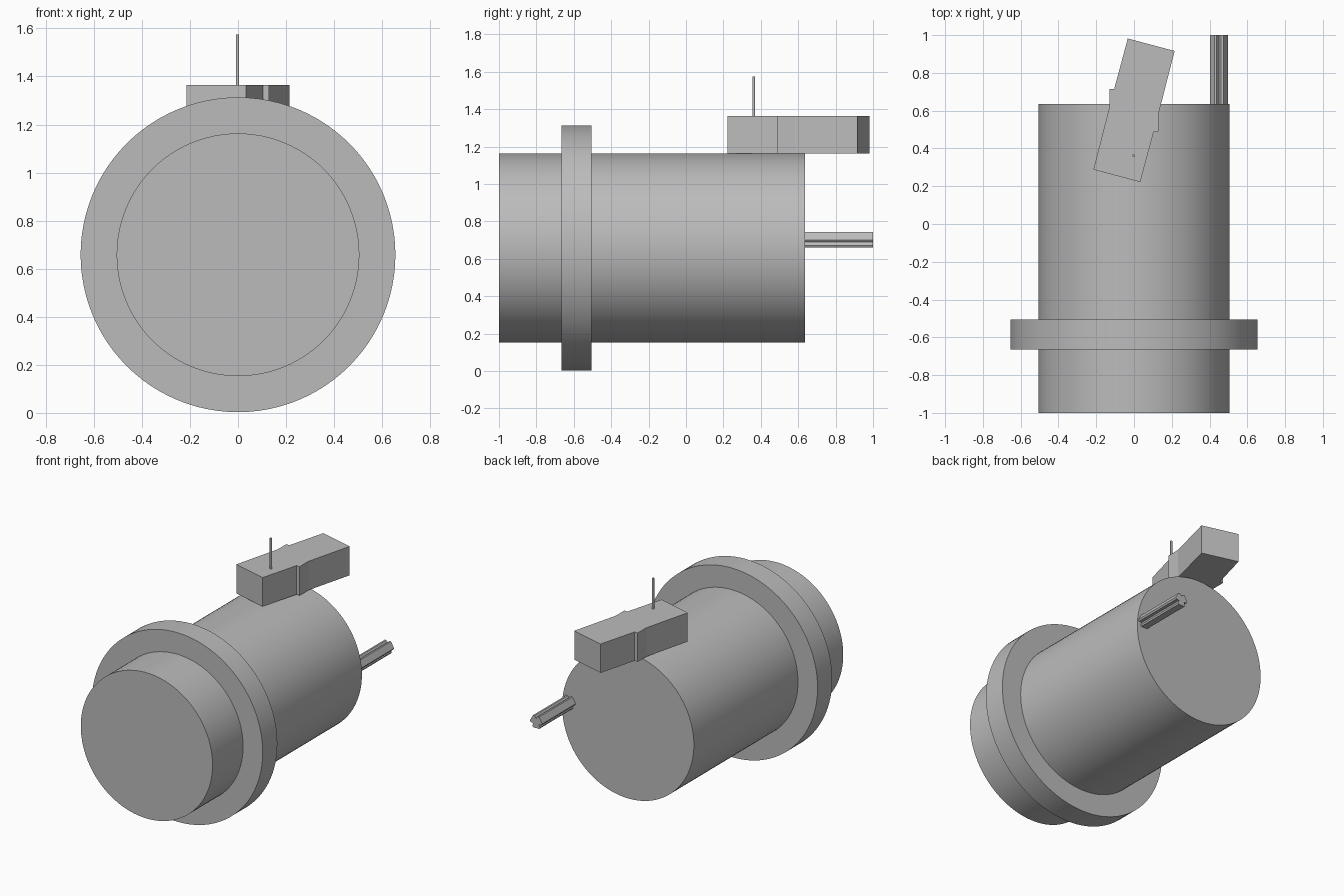
import bpy, bmesh
from math import radians, sin, cos
from mathutils import Matrix, Vector

cube = bpy.data.objects.get("Cube")
if cube:
    bpy.data.objects.remove(cube, do_unlink=True)

grey = bpy.data.materials.new("plain grey")
grey.use_nodes = True
colour = (0.5, 0.5, 0.5, 1)
grey.diffuse_color = colour
grey.node_tree.nodes["Principled BSDF"].inputs["Base Color"].default_value = colour

ALONG_Y = Matrix.Rotation(radians(90), 4, "X")   # local z becomes -y


def finish(name, bm, smooth=False):
    bmesh.ops.recalc_face_normals(bm, faces=bm.faces[:])
    mesh = bpy.data.meshes.new(name)
    bm.to_mesh(mesh)
    bm.free()
    mesh.materials.append(grey)
    obj = bpy.data.objects.new(name, mesh)
    bpy.context.collection.objects.link(obj)
    if smooth:
        bpy.ops.object.select_all(action="DESELECT")
        obj.select_set(True)
        bpy.context.view_layer.objects.active = obj
        bpy.ops.object.shade_smooth_by_angle(angle=radians(30))
    return obj


def cylinder(name, radius, length, centre, turn=Matrix(), sides=96):
    bm = bmesh.new()
    bmesh.ops.create_cone(bm, cap_ends=True, segments=sides, radius1=radius,
                          radius2=radius, depth=length,
                          matrix=Matrix.Translation(centre) @ turn)
    return finish(name, bm, smooth=True)


def prism(name, outline, height, matrix):
    bm = bmesh.new()
    face = bm.faces.new([bm.verts.new((x, y, 0)) for x, y in outline])
    top = bmesh.ops.extrude_face_region(bm, geom=[face])["geom"]
    verts = [v for v in top if isinstance(v, bmesh.types.BMVert)]
    bmesh.ops.translate(bm, verts=verts, vec=(0, 0, height))
    bm.transform(matrix)
    return finish(name, bm)


# Round body and its flange, lying along y
AXIS_Z = 0.658
cylinder("body", 0.505, 1.635, (0, -0.1825, AXIS_Z), ALONG_Y)
cylinder("flange", 0.655, 0.16, (0, -0.585, AXIS_Z), ALONG_Y)

# Top block: slanted bar with a square shoulder on each side
half = [(-0.215, -0.314), (0.033, -0.38), (0.105, -0.112), (0.13, -0.112), (0.13, -0.018)]
prism("top_block", half + [(-x, -y) for x, y in half], 0.2,
      Matrix.Translation((0, 0.602, 1.164)))

# Thin upright pin in the block
cylinder("pin", 0.007, 0.22, (-0.002, 0.362, 1.465), sides=16)

# Rear rod: hexagonal section with a groove down every other face
rod = []
for i in range(6):
    corner = Vector((cos(radians(60 * i)), sin(radians(60 * i)))) * 0.0475
    rod.append(corner)
    if i % 2:
        mid = radians(60 * i + 30)
        out = Vector((cos(mid), sin(mid)))
        side = Vector((-out.y, out.x))
        for offset, reach in ((-0.012, 0.041), (0, 0.024), (0.012, 0.041)):
            rod.append(out * reach + side * offset)
prism("rear_rod", rod, 0.37, Matrix.Translation((0.449, 1.0, 0.701)) @ ALONG_Y)
